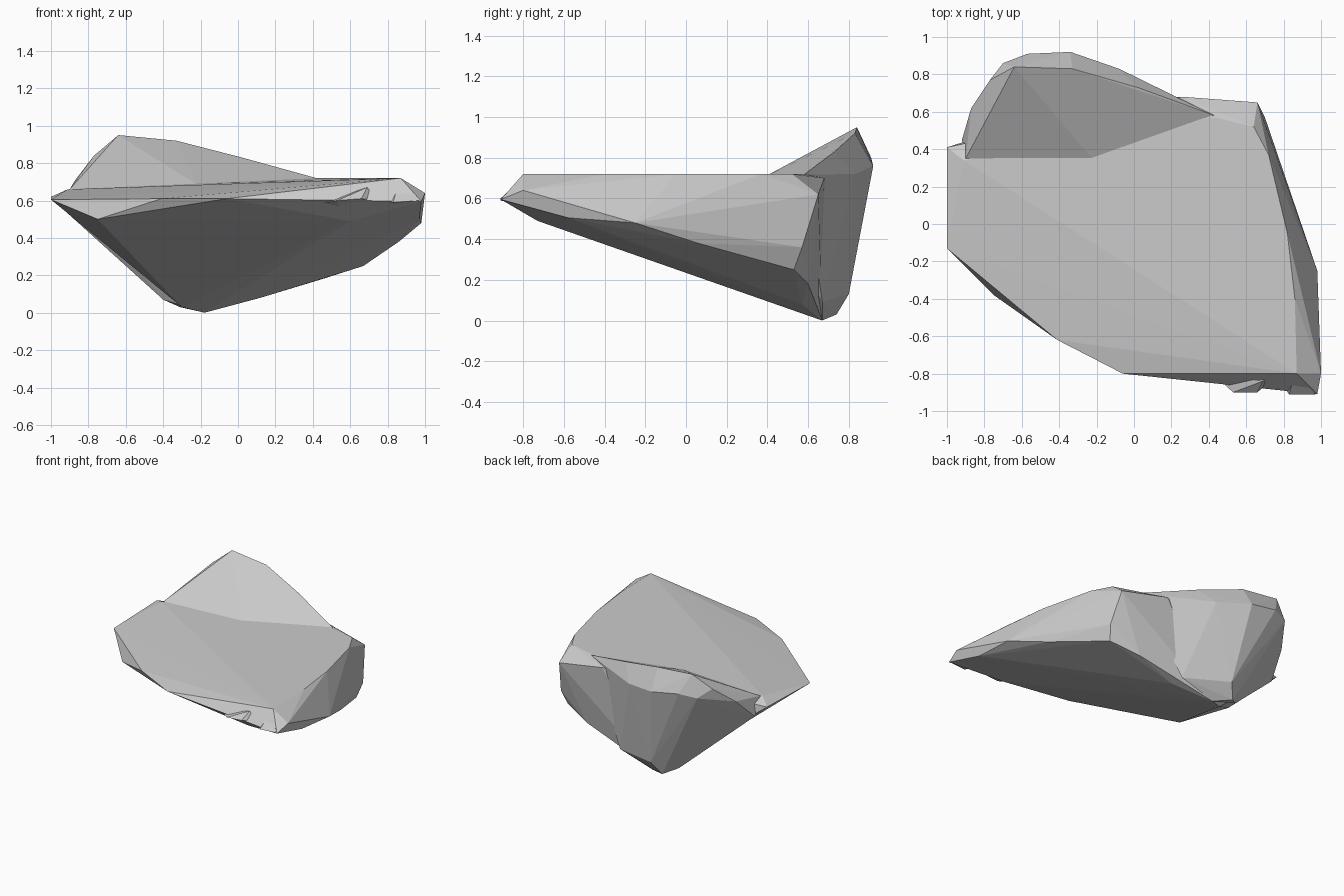
import bpy, bmesh


def hull_object(name, points):
    """Faceted stone chunk: convex hull around a few corner points."""
    bm = bmesh.new()
    for p in points:
        bm.verts.new(p)
    res = bmesh.ops.convex_hull(bm, input=bm.verts)
    loose = {g for g in res["geom_interior"] + res["geom_unused"]
             if isinstance(g, bmesh.types.BMVert)}
    bmesh.ops.delete(bm, geom=list(loose), context='VERTS')
    bmesh.ops.recalc_face_normals(bm, faces=bm.faces)
    mesh = bpy.data.meshes.new(name)
    bm.to_mesh(mesh)
    bm.free()
    obj = bpy.data.objects.new(name, mesh)
    bpy.context.collection.objects.link(obj)
    return obj


def merge(target, other):
    mod = target.modifiers.new("union", 'BOOLEAN')
    mod.operation = 'UNION'
    mod.solver = 'EXACT'
    mod.object = other
    bpy.context.view_layer.objects.active = target
    bpy.ops.object.modifier_apply(modifier=mod.name)
    bpy.data.objects.remove(other)


# Main slab: flat top and wedge-shaped underside
rock = hull_object("rock", [
    # top edge
    (0.87, -0.80, 0.72), (0.86, -0.40, 0.72), (0.82, -0.05, 0.72),
    (0.72, 0.37, 0.72), (0.64, 0.52, 0.72), (0.43, 0.57, 0.72),
    (-0.22, 0.36, 0.69), (-0.91, 0.34, 0.66), (-1.0, 0.41, 0.62),
    (-1.0, -0.13, 0.605), (-0.41, -0.62, 0.61), (-0.06, -0.80, 0.61),
    (0.40, -0.82, 0.64), (0.60, -0.73, 0.70),
    # front lip
    (0.76, -0.85, 0.58), (0.98, -0.91, 0.595), (1.0, -0.80, 0.64),
    (0.60, -0.73, 0.49), (-0.75, -0.38, 0.50), (-0.57, -0.47, 0.54),
    # right flank
    (0.98, -0.25, 0.48), (0.97, -0.58, 0.505), (0.86, 0.06, 0.38),
    (0.70, 0.57, 0.36), (0.66, 0.65, 0.62), (0.67, 0.53, 0.25),
    # underside and back
    (0.26, 0.68, 0.70), (0.45, 0.60, 0.18), (0.30, 0.66, 0.45),
    (0.12, 0.57, 0.08), (-0.18, 0.67, 0.0), (-0.30, 0.60, 0.03),
])

# Raised back bulge with a ramp climbing from the slab
merge(rock, hull_object("back_bulge", [
    (-0.90, 0.35, 0.66), (-0.22, 0.345, 0.685), (0.43, 0.58, 0.717),
    (-0.64, 0.84, 0.95), (-0.33, 0.83, 0.92), (0.02, 0.73, 0.83),
    (-0.77, 0.77, 0.84), (-0.87, 0.62, 0.71), (-0.70, 0.86, 0.78),
    (-0.57, 0.91, 0.80), (-0.34, 0.92, 0.76), (-0.08, 0.83, 0.72),
    (-0.25, 0.80, 0.13), (-0.31, 0.74, 0.03), (-0.18, 0.67, 0.001),
    (-0.40, 0.66, 0.07), (-0.92, 0.45, 0.54), (0.11, 0.67, 0.09),
]))

# Knobs along the front lip, with a nick left between them
merge(rock, hull_object("front_knob", [
    (0.42, -0.80, 0.58), (0.53, -0.90, 0.60), (0.66, -0.90, 0.61),
    (0.75, -0.82, 0.60), (0.69, -0.84, 0.67), (0.55, -0.70, 0.52)]))
merge(rock, hull_object("corner_knob", [
    (0.77, -0.82, 0.60), (0.83, -0.912, 0.59), (0.97, -0.912, 0.60),
    (0.86, -0.79, 0.71), (0.85, -0.65, 0.54)]))
